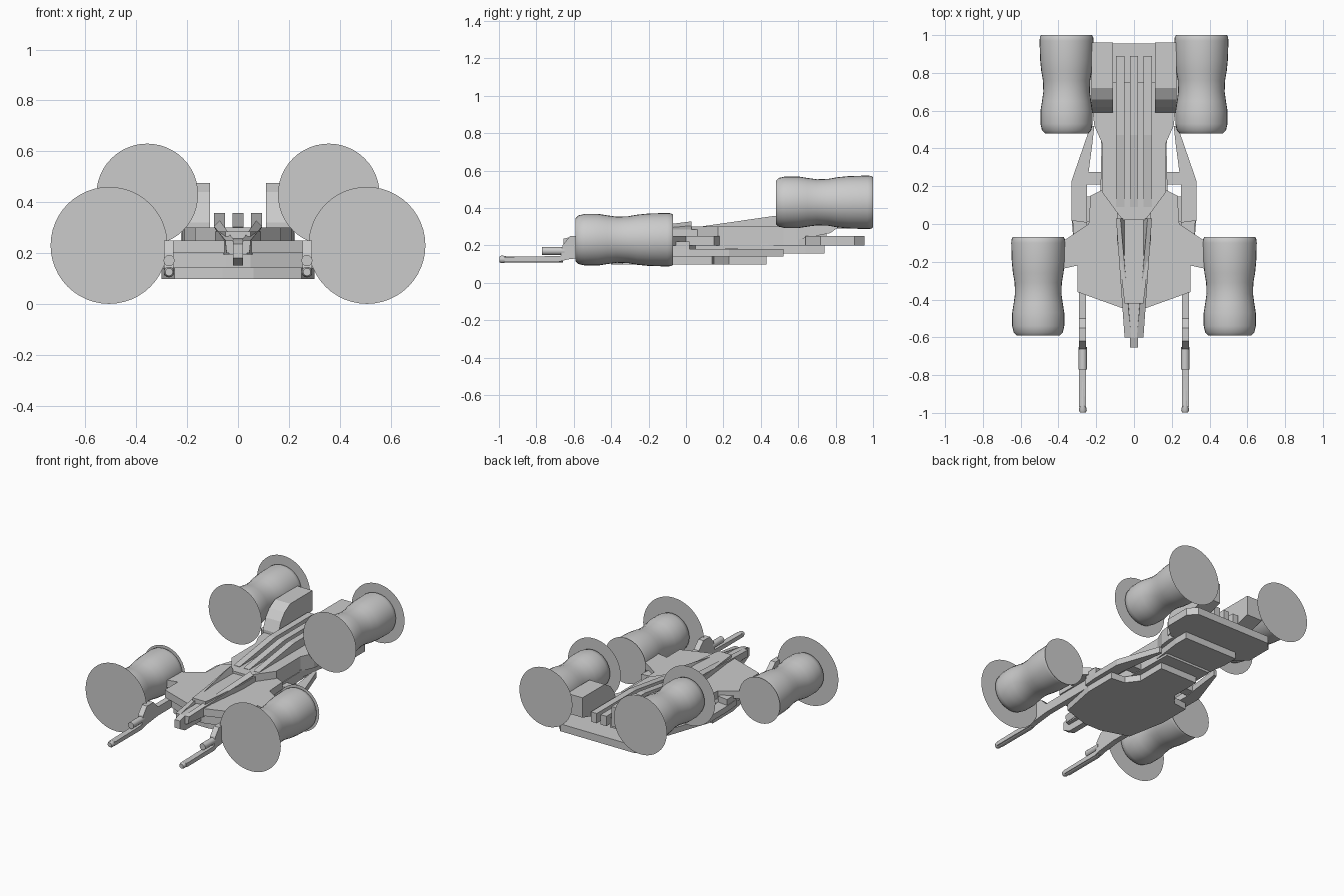
import bpy, bmesh, math
from mathutils import Vector

if "Cube" in bpy.data.objects:
    bpy.data.objects.remove(bpy.data.objects["Cube"])


def finish(name, bm, mirror=False, smooth=False):
    """Turn a bmesh into a named object, optionally mirrored across x = 0."""
    bmesh.ops.recalc_face_normals(bm, faces=bm.faces)
    me = bpy.data.meshes.new(name)
    bm.to_mesh(me)
    bm.free()
    ob = bpy.data.objects.new(name, me)
    bpy.context.collection.objects.link(ob)
    if mirror:
        m = ob.modifiers.new("mirror", 'MIRROR')
        m.use_mirror_merge = False
    if smooth:
        bpy.context.view_layer.objects.active = ob
        ob.select_set(True)
        bpy.ops.object.shade_smooth_by_angle(angle=math.radians(40))
        ob.select_set(False)
    return ob


def loft(name, a, b, mirror=False):
    """Solid between two matching polygons of 3D points."""
    bm = bmesh.new()
    va = [bm.verts.new(p) for p in a]
    vb = [bm.verts.new(p) for p in b]
    bm.faces.new(va)
    bm.faces.new(vb[::-1])
    n = len(va)
    for i in range(n):
        j = (i + 1) % n
        bm.faces.new((va[i], vb[i], vb[j], va[j]))
    return finish(name, bm, mirror)


def plate(name, pts, z0, z1, mirror=False):
    """Flat plate from an outline in the top view."""
    return loft(name, [(x, y, z0) for x, y in pts], [(x, y, z1) for x, y in pts], mirror)


def full_plate(name, half, z0, z1):
    """Symmetric plate from its right half outline, front to back."""
    return plate(name, half + [(-x, y) for x, y in reversed(half)], z0, z1)


def slab(name, pts, x0, x1, mirror=False):
    """Solid from a side profile (y, z)."""
    return loft(name, [(x0, y, z) for y, z in pts], [(x1, y, z) for y, z in pts], mirror)


def revolve(name, cx, y0, cz, profile, n=32):
    """Round part along y, mirrored to both sides; profile is (offset, radius)."""
    bm = bmesh.new()
    rings = []
    for t, r in profile:
        rings.append([bm.verts.new((cx + r * math.cos(2 * math.pi * i / n), y0 + t,
                                    cz + r * math.sin(2 * math.pi * i / n))) for i in range(n)])
    for a, b in zip(rings, rings[1:]):
        for i in range(n):
            bm.faces.new((a[i], a[(i + 1) % n], b[(i + 1) % n], b[i]))
    bm.faces.new(rings[0])
    bm.faces.new(rings[-1])
    return finish(name, bm, True, True)


def disc(name, cx, y, cz, r):
    """Paper-thin round sheet facing along y."""
    bm = bmesh.new()
    bm.faces.new([bm.verts.new((cx + r * math.cos(2 * math.pi * i / 48), y,
                                cz + r * math.sin(2 * math.pi * i / 48))) for i in range(48)])
    return finish(name, bm, True)


# engines with intake and exhaust discs
engine = [(0, .115), (.015, .13), (.05, .138), (.12, .138), (.17, .13), (.22, .123),
          (.28, .125), (.33, .134), (.39, .14), (.49, .143), (.51, .141), (.52, .135)]
for label, cx, y0, cz, rf, rb in (("front", .507, -.59, .23, .23, .155),
                                  ("rear", .357, .48, .43, .2, .2)):
    revolve(label + "_engines", cx, y0, cz, engine)
    disc(label + "_intake_discs", cx, y0 - .001, cz, rf)
    disc(label + "_exhaust_discs", cx, y0 + .521, cz, rb)

# wide front deck with stubs to the front engines
full_plate("front_deck", [(.05, -.45), (.3, -.36), (.3, -.22), (.39, -.24), (.39, -.1),
                          (.24, 0), (.23, .15), (.17, .18)], .2, .25)

# lower hull layers
full_plate("lower_hull", [(.05, -.43), (.27, -.35), (.27, .0), (.18, .05), (.17, .52)], .14, .2)
full_plate("belly_plate", [(.06, -.4), (.25, -.34), (.3, -.08), (.3, .14), (.2, .15),
                           (.14, .23), (.14, .43)], .097, .14)

# side arms and braces
plate("side_arms", [(.25, -.09), (.32, -.09), (.33, .02), (.33, .23), (.23, .52),
                    (.21, .52), (.22, .43), (.25, .2)], .14, .18, True)
plate("arm_braces", [(.16, .21), (.3, .21), (.3, .275), (.16, .275)], .145, .185, True)
plate("side_blocks", [(.25, -.08), (.32, -.08), (.325, .02), (.25, .01)], .18, .22, True)

# upper hull
full_plate("upper_hull", [(.06, .02), (.17, .17), (.17, .43), (.21, .52), (.22, .6),
                          (.2, .75)], .2, .3)
full_plate("rear_hull", [(.17, .4), (.2, .64), (.2, .74)], .155, .21)
full_plate("neck", [(.05, -.42), (.09, -.08), (.09, .1)], .25, .285)

# three ridges on the back
for i, x in enumerate((-.073, 0, .073)):
    slab(f"back_ridge_{i + 1}", [(.09, .29), (.09, .302), (.47, .357), (.89, .357), (.89, .29)],
         x - .022, x + .022)

# rear cross plate and deck under the ridges
full_plate("rear_cross_plate", [(.24, .64), (.33, .72), (.33, .9), (.28, .955)], .2, .25)

# raised pylons for the rear engines
slab("rear_pylons", [(.59, .23), (.59, .32), (.62, .39), (.66, .44), (.72, .475), (.96, .475),
                     (.96, .34), (.82, .3), (.77, .265)], .11, .225, True)

# nose: tilted twin rails around a keel
loft("nose_rails",
     [(.03, .03, .25), (.06, .03, .235), (.095, .03, .305), (.072, .03, .328)],
     [(.012, -.6, .2), (.045, -.6, .2), (.05, -.6, .25), (.015, -.6, .25)], True)
slab("nose_keel", [(-.655, .18), (-.655, .235), (-.6, .25), (.0, .27), (.0, .2), (-.4, .15),
                   (-.6, .15)], -.02, .02)
full_plate("nose_base", [(.035, -.6), (.06, -.4), (.075, -.05)], .195, .25)

# guns: lower long barrel, short upper barrel, and mounting beam
revolve("long_gun_barrels", .271, -.998, .125, [(0, .015), (.012, .021), (.04, .016), (.34, .016)], 12)
revolve("short_gun_barrels", .271, -.77, .17, [(0, .022), (.12, .022)], 12)
slab("gun_beams", [(-.97, .112), (-.97, .138), (-.67, .143), (-.66, .2), (-.62, .25), (-.55, .25),
                   (-.5, .2), (0, .2), (0, .14), (-.5, .14), (-.63, .125), (-.68, .112)],
     .253, .291, True)
